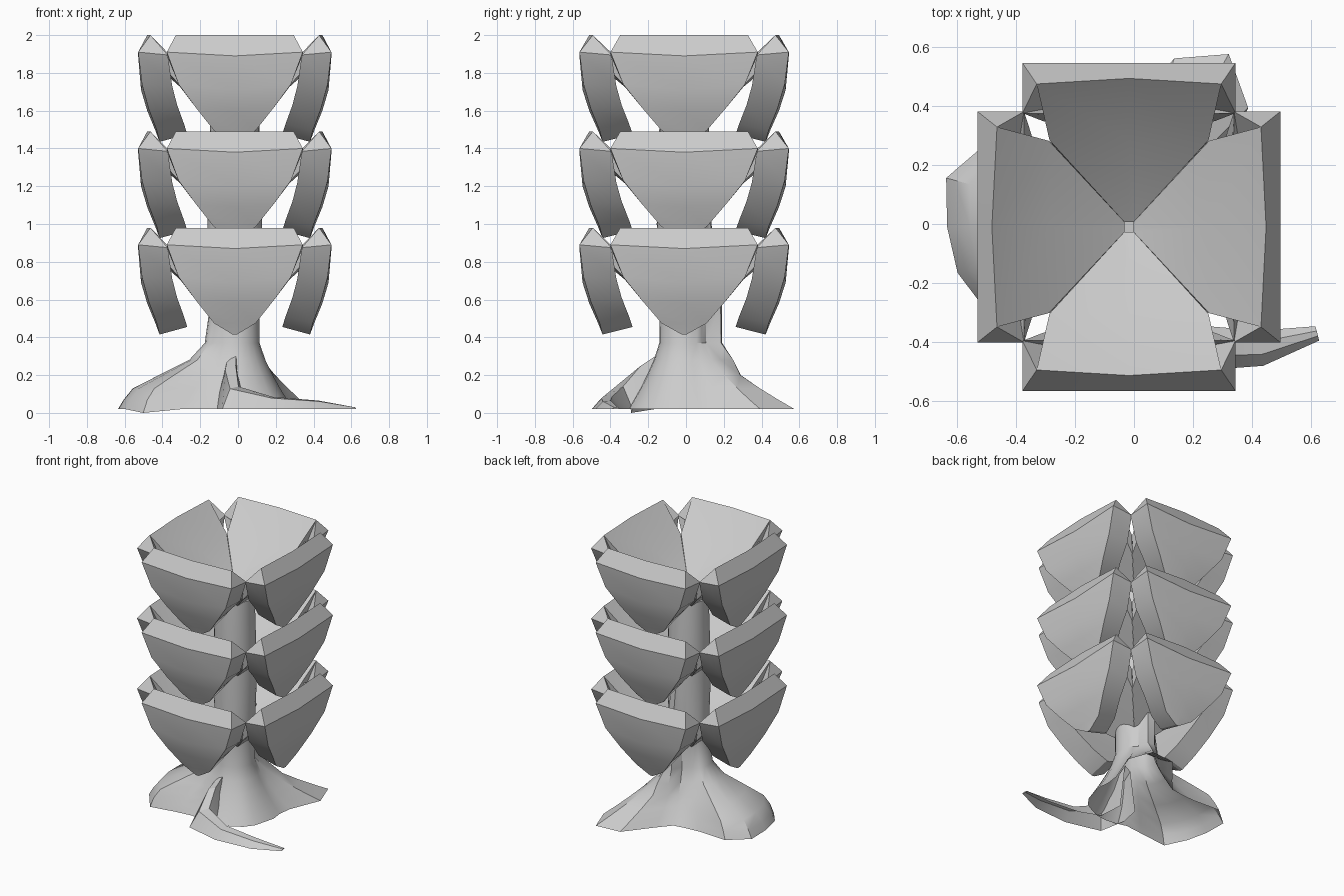
import bpy, bmesh, math
from mathutils import Matrix, Vector

if "Cube" in bpy.data.objects:
    bpy.data.objects.remove(bpy.data.objects["Cube"])

CX, CY = -0.017, -0.01


def finish(name, bm, angle):
    bmesh.ops.remove_doubles(bm, verts=bm.verts, dist=0.0005)
    bmesh.ops.recalc_face_normals(bm, faces=bm.faces)
    me = bpy.data.meshes.new(name)
    bm.to_mesh(me)
    bm.free()
    ob = bpy.data.objects.new(name, me)
    bpy.context.collection.objects.link(ob)
    bpy.ops.object.select_all(action='DESELECT')
    bpy.context.view_layer.objects.active = ob
    ob.select_set(True)
    bpy.ops.object.shade_smooth_by_angle(angle=math.radians(angle))
    return ob


def face(bm, vs):
    try:
        bm.faces.new(vs)
    except ValueError:
        pass


# Folded leaf, from the trunk out over the ridge and down to the hanging tip:
# outer (radius, z, half width, centre dr, centre dz), inner (radius, z, half width, centre dr, dz)
LEAF = [
    ((.016, 1.62, .016, 0, 0), (.016, 1.47, .016, 0, 0)),
    ((.282, 1.82, .280, 0, -.02), (.26, 1.69, .262, 0, 0)),
    ((.465, 2.00, .325, .018, 0), (.385, 1.82, .290, -.02, -.04)),
    ((.465, 2.00, .325, .018, 0), (.37, 1.895, .375, -.005, -.115)),
    ((.533, 1.91, .375, 0, -.02), (.37, 1.895, .375, -.005, -.115)),
    ((.512, 1.74, .310, .005, -.03), (.345, 1.73, .305, 0, 0)),
    ((.475, 1.61, .210, .008, -.01), (.318, 1.63, .205, 0, 0)),
    ((.430, 1.495, .115, .008, 0), (.28, 1.53, .11, 0, 0)),
    ((.415, 1.435, .012, 0, 0), (.262, 1.475, .012, 0, 0)),
]


def add_leaf(bm, turn, drop):
    mat = (Matrix.Translation((CX, CY, -drop)) @ Matrix.Diagonal((.96, 1.04, 1, 1))
           @ Matrix.Rotation(turn, 4, 'Z'))
    rows = []
    for (r, z, w, dr, dz), (ri, zi, wi, di, ei) in LEAF:
        pts = [(-w, -r, z), (0, -r - dr, z + dz), (w, -r, z),
               (wi, -ri, zi), (0, -ri - di, zi + ei), (-wi, -ri, zi)]
        rows.append([bm.verts.new(mat @ Vector(p)) for p in pts])
    for a, b in zip(rows, rows[1:]):
        for j in range(6):
            k = (j + 1) % 6
            face(bm, [a[j], a[k], b[k], b[j]])
    face(bm, rows[0][::-1])
    face(bm, rows[-1])


# Three tiers of four leaves
for tier in range(3):
    for i, side in enumerate(("front", "right", "back", "left")):
        bm = bmesh.new()
        add_leaf(bm, i * math.pi / 2, .51 * (2 - tier))
        finish(f"leaf_{side}_{tier + 1}", bm, 25)

# Trunk flaring into buttress roots: base radius every 15 degrees
BASE = [.31, .31, .36, .57, .675, .59, .38, .30, .32, .38, .56, .64,
        .615, .60, .56, .40, .31, .30, .30, .30, .30, .31, .31, .30]
LEVELS = [.02, .07, .13, .2, .28, .37, .58, 1.0, 1.56]
LEFT_FLARE = [1, .94, .84, .56, .23, .06, 0, 0, 0]
bm = bmesh.new()
rings = []
for k, z in enumerate(LEVELS):
    ring = []
    for i, base in enumerate(BASE):
        a = math.radians(i * 15)
        top = .13 if z < .9 else .145 if z < 1.2 else .13
        if i in (5, 6) and .25 < z < .6:
            top = .2                      # tall ridge above the back root
        f = max(0, 1 - (z - .02) / .36) ** 1.35
        if 10 <= i <= 14:
            f = LEFT_FLARE[k]
        r = top + (base - top) * f
        zz = 0 if (i == 14 and k == 0) else z
        ring.append(bm.verts.new((CX + r * math.cos(a), CY + r * math.sin(a), zz)))
    rings.append(ring)
n = len(BASE)
for a, b in zip(rings, rings[1:]):
    for i in range(n):
        face(bm, [a[i], a[(i + 1) % n], b[(i + 1) % n], b[i]])
face(bm, rings[-1])
finish("trunk", bm, 35)

# Long surface root curling from the front to the right: x, y, crest z, half width
ROOT = [(-.03, -.10, .34, .06), (-.04, -.24, .25, .08), (-.02, -.36, .14, .10),
        (.18, -.42, .085, .08), (.43, -.42, .065, .06), (.62, -.37, .03, .025)]
bm = bmesh.new()
rows = []
for i, (x, y, z, w) in enumerate(ROOT):
    p, q = ROOT[max(i - 1, 0)], ROOT[min(i + 1, len(ROOT) - 1)]
    t = Vector((q[0] - p[0], q[1] - p[1], 0)).normalized()
    s = Vector((-t.y, t.x, 0)) * w
    c = Vector((x, y, .02))
    up = Vector((0, 0, z - .02))
    rows.append([bm.verts.new(v) for v in
                 (c + s, c + s * .35 + up, c - s * .35 + up * .9, c - s)])
for a, b in zip(rows, rows[1:]):
    for j in range(3):
        face(bm, [a[j], a[j + 1], b[j + 1], b[j]])
face(bm, rows[-1])
finish("front_root", bm, 25)
